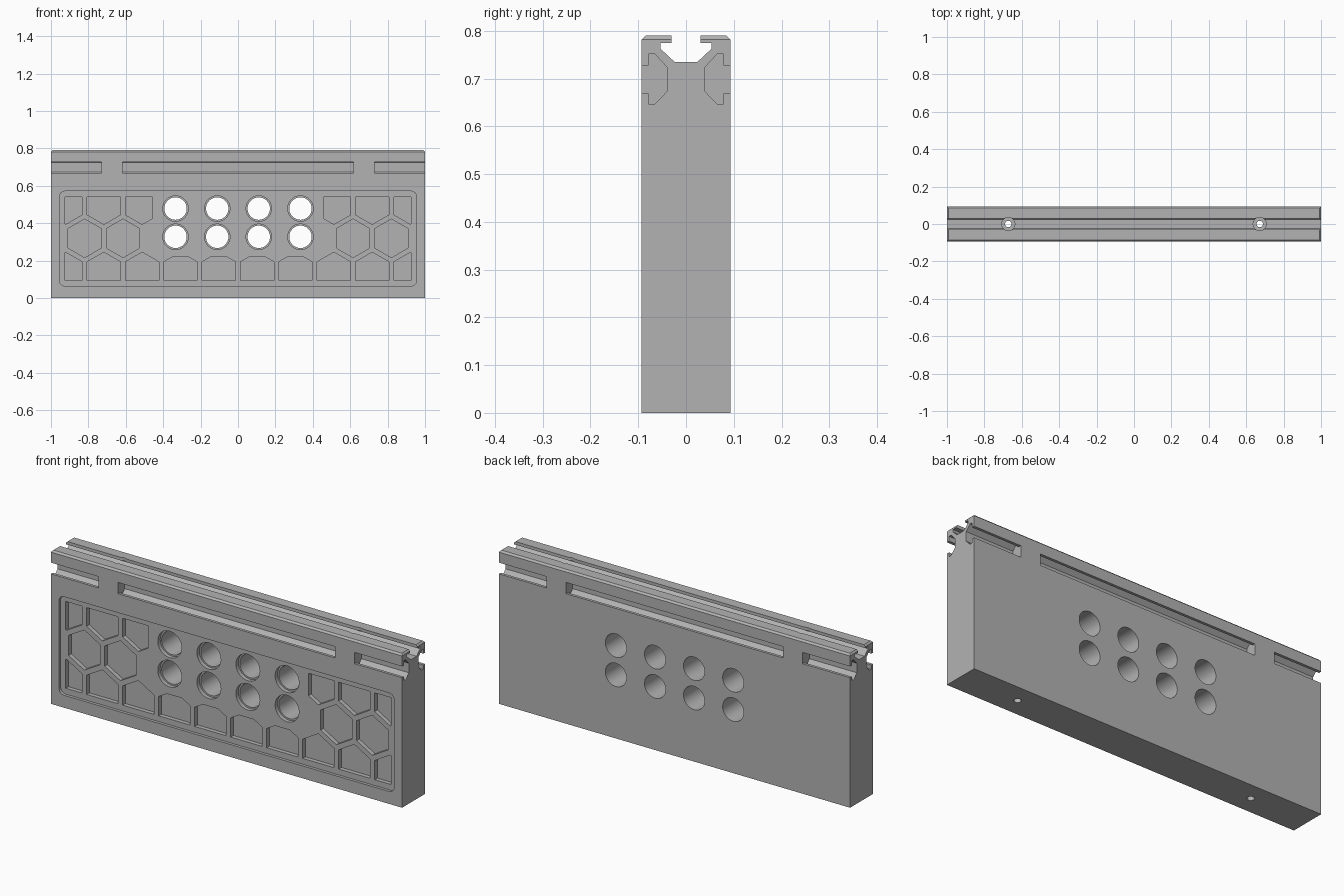
import bpy, bmesh
from math import sin, cos, pi, radians

cube = bpy.data.objects.get("Cube")
if cube:
    bpy.data.objects.remove(cube, do_unlink=True)

HALF, TOP = 0.0935, 0.79          # half thickness and height
PANEL_Y = -HALF + 0.015           # floor of the shallow panel
POCKET_Y = PANEL_Y + 0.022        # floor of the hexagon pockets
HEX_R, PITCH, MID_Z = 0.103, 0.205, 0.319

grey = bpy.data.materials.new("machined_grey")
grey.use_nodes = True
colour = (0.45, 0.45, 0.45, 1)
grey.diffuse_color = colour
grey.node_tree.nodes["Principled BSDF"].inputs["Base Color"].default_value = colour


def prism(name, pts, axis, lo, hi):
    """Extrude a 2D outline along the x, y or z axis."""
    place = {"x": lambda u, v, t: (t, u, v),
             "y": lambda u, v, t: (u, t, v),
             "z": lambda u, v, t: (u, v, t)}[axis]
    bm = bmesh.new()
    ends = [[bm.verts.new(place(u, v, t)) for u, v in pts] for t in (lo, hi)]
    for ring in ends:
        bm.faces.new(ring)
    n = len(pts)
    for i in range(n):
        j = (i + 1) % n
        bm.faces.new((ends[0][i], ends[0][j], ends[1][j], ends[1][i]))
    bmesh.ops.recalc_face_normals(bm, faces=bm.faces)
    mesh = bpy.data.meshes.new(name)
    bm.to_mesh(mesh)
    bm.free()
    mesh.materials.append(grey)
    obj = bpy.data.objects.new(name, mesh)
    bpy.context.collection.objects.link(obj)
    return obj


def circle(u, v, r, n=48):
    return [(u + r * cos(2 * pi * i / n), v + r * sin(2 * pi * i / n)) for i in range(n)]


def rounded_rect(u0, u1, v0, v1, r, steps=6):
    pts = []
    corners = ((u1 - r, v1 - r), (u0 + r, v1 - r), (u0 + r, v0 + r), (u1 - r, v0 + r))
    for k, (u, v) in enumerate(corners):
        for i in range(steps + 1):
            a = pi / 2 * (k + i / steps)
            pts.append((u + r * cos(a), v + r * sin(a)))
    return pts


def clip(pts, k, limit, sign):
    """Keep the part of a convex outline where sign * coordinate k <= sign * limit."""
    out = []
    for a, b in zip(pts, pts[1:] + pts[:1]):
        da, db = sign * (a[k] - limit), sign * (b[k] - limit)
        if da <= 0:
            out.append(a)
        if da * db < 0:
            t = da / (da - db)
            out.append((a[0] + t * (b[0] - a[0]), a[1] + t * (b[1] - a[1])))
    return out


def hexagon(u, v, left=-0.926, right=0.926, low=0.094, high=0.541):
    pts = [(u + HEX_R * sin(pi / 3 * i), v + HEX_R * cos(pi / 3 * i)) for i in range(6)]
    for k, limit, sign in ((0, left, -1), (0, right, 1), (1, low, -1), (1, high, 1)):
        pts = clip(pts, k, limit, sign)
    return pts


# Main block with the top T-slot
half = [(HALF, 0), (HALF, TOP - 0.009), (HALF - 0.009, TOP), (0.03, TOP), (0.03, 0.774),
        (0.053, 0.774), (0.053, 0.762), (0.024, 0.735)]
block = prism("slotted_block", half + [(-u, v) for u, v in reversed(half)], "x", -1, 1)

cutters = []


def cut(*args):
    cutters.append(prism("cutter", *args))


# Chamfers on the top ends
for s in (-1, 1):
    cut([(s * 0.991, TOP + 0.001), (s * 1.001, TOP - 0.009), (s * 1.02, TOP + 0.02)],
        "y", -0.2, 0.2)

# Side T-channels, in three lengths on both faces
channel = [(0.12, 0.727), (0.079, 0.727), (0.079, 0.751), (0.065, 0.751), (0.039, 0.723),
           (0.039, 0.674), (0.065, 0.647), (0.079, 0.647), (0.079, 0.669), (0.12, 0.669)]
for s in (-1, 1):
    side = [(s * u, v) for u, v in channel]
    for lo, hi in ((-1.1, -0.73), (-0.618, 0.618), (0.73, 1.1)):
        cut(side, "x", lo, hi)

# Shallow front panel
cut(rounded_rect(-0.955, 0.955, 0.064, 0.571, 0.03), "y", -0.2, PANEL_Y)

# Hexagon pockets, mirrored left to right
row = PITCH * 0.866
for s in (-1, 1):
    cells = [hexagon(-4 * PITCH, MID_Z), hexagon(-3 * PITCH, MID_Z)]
    for k in range(5):
        u = -(k + 0.5) * PITCH
        cells.append(hexagon(u, MID_Z - row, high=0.22 if k < 2 else 0.5))
        if k > 1:
            cells.append(hexagon(u, MID_Z + row, right=-0.457))
    for pts in cells:
        cut([(s * u, v) for u, v in pts], "y", -0.2, POCKET_Y)

# Through holes with a wider front step
for u in (-0.334, -0.111, 0.111, 0.334):
    for v in (0.327, 0.478):
        cut(circle(u, v, 0.06), "y", -0.2, 0.2)
        cut(circle(u, v, 0.068), "y", -0.2, PANEL_Y + 0.02)

# Vertical bolt holes with counterbores
for u in (-0.672, 0.672):
    cut(circle(u, 0, 0.017, 24), "z", -0.1, 0.9)
    cut(circle(u, 0, 0.035, 32), "z", 0.70, 0.9)

# Carve everything out of the block
bpy.ops.object.select_all(action="DESELECT")
bpy.context.view_layer.objects.active = block
block.select_set(True)
for cutter in cutters:
    cutter.hide_render = True
    mod = block.modifiers.new("cut", "BOOLEAN")
    mod.operation, mod.solver, mod.object = "DIFFERENCE", "EXACT", cutter
    bpy.ops.object.modifier_apply(modifier=mod.name)
    bpy.data.objects.remove(cutter, do_unlink=True)
bpy.ops.object.shade_smooth_by_angle(angle=radians(30))
